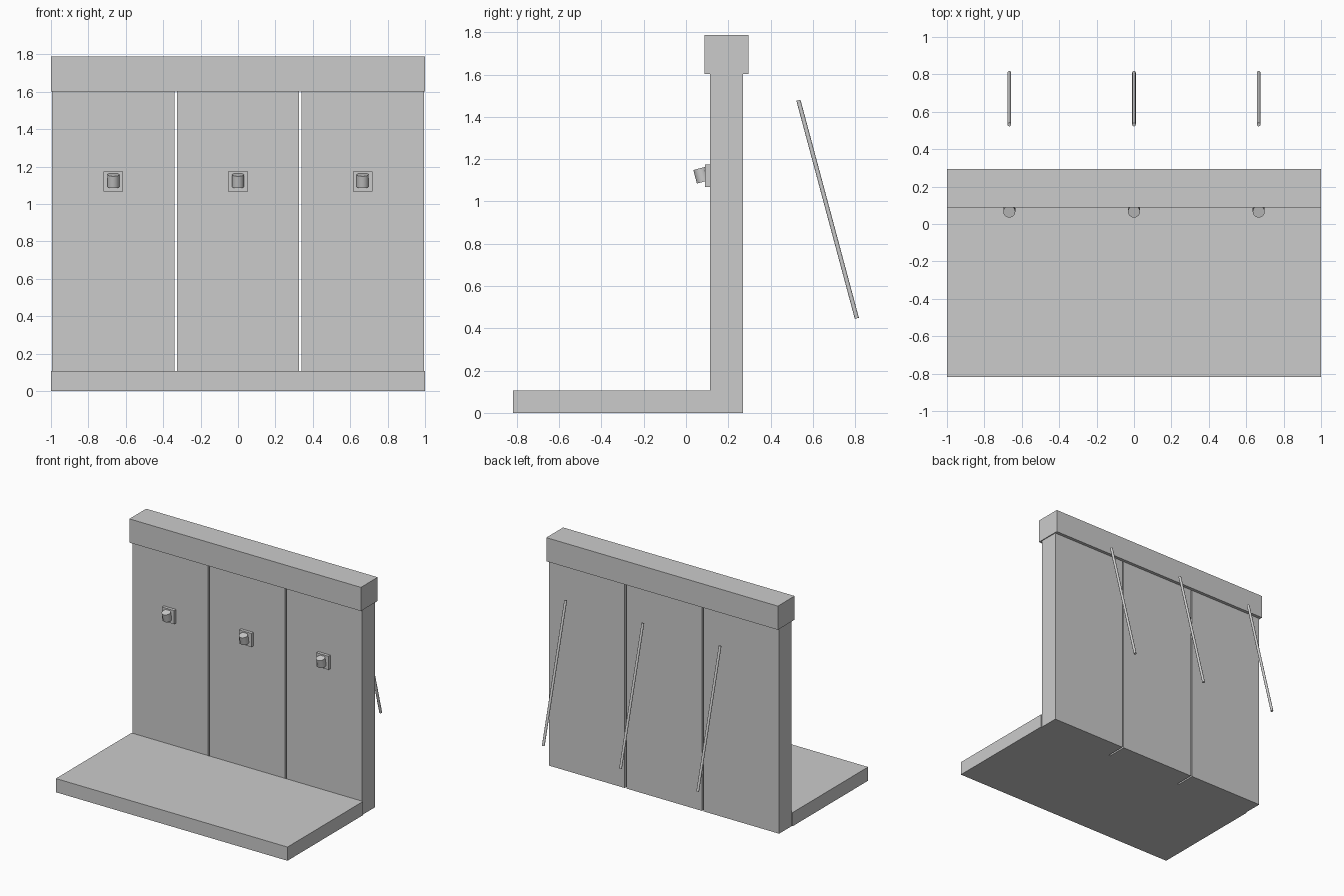
import bpy
from math import radians

if "Cube" in bpy.data.objects:
    bpy.data.objects.remove(bpy.data.objects["Cube"])

TILT = radians(15)
PITCH = 2 / 3


def box(name, x, y, z):
    """Box from (min, max) ranges on each axis."""
    size = [r[1] - r[0] for r in (x, y, z)]
    mid = [(r[0] + r[1]) / 2 for r in (x, y, z)]
    bpy.ops.mesh.primitive_cube_add(size=1, location=mid)
    ob = bpy.context.object
    ob.name = name
    ob.scale = size
    bpy.ops.object.transform_apply(location=False, rotation=False, scale=True)
    return ob


def tilted_cylinder(name, centre, radius, depth, sides):
    """Upright cylinder whose top leans towards the front."""
    bpy.ops.mesh.primitive_cylinder_add(vertices=sides, radius=radius, depth=depth,
                                        location=centre, rotation=(TILT, 0, 0))
    ob = bpy.context.object
    ob.name = name
    bpy.ops.object.shade_smooth_by_angle()
    return ob


# floor slab and top beam
box("floor_slab", (-1, 1), (-0.818, 0.114), (0, 0.107))
box("top_beam", (-1, 1), (0.088, 0.295), (1.603, 1.788))

# three bays: wall panel, wall plate with tilted knob, rod behind
for i in (-1, 0, 1):
    x = i * PITCH
    n = i + 2
    box(f"wall_panel_{n}", (x - 0.3265, x + 0.3265), (0.114, 0.270), (0, 1.603))
    box(f"plate_{n}", (x - 0.053, x + 0.053), (0.09, 0.114), (1.068, 1.174))
    tilted_cylinder(f"knob_{n}", (x, 0.074, 1.125), 0.032, 0.066, 32)
    tilted_cylinder(f"rear_rod_{n}", (x, 0.67, 0.963), 0.01, 1.068, 16)
